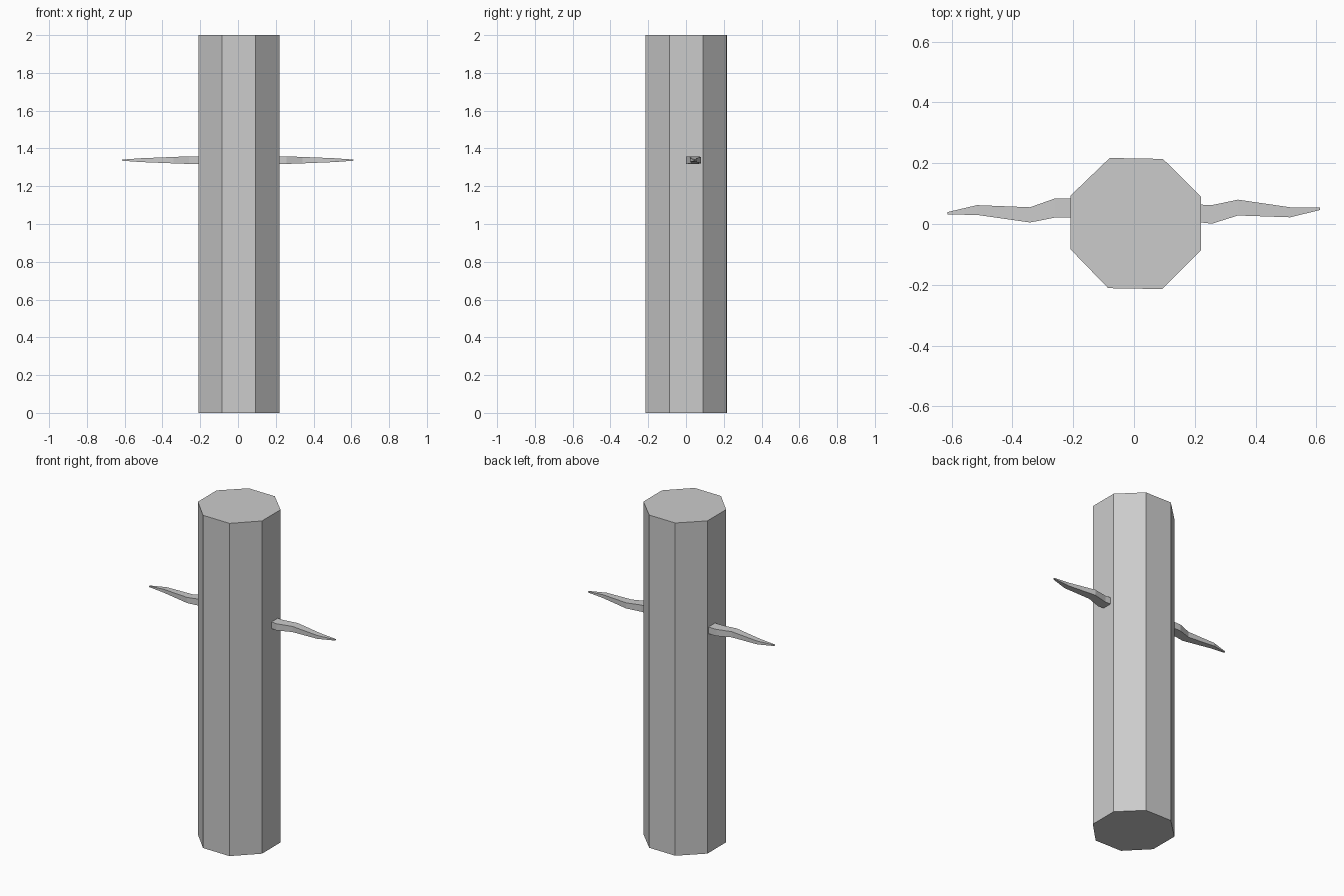
import bpy

if "Cube" in bpy.data.objects:
    bpy.data.objects.remove(bpy.data.objects["Cube"])


def loft(name, rings):
    """Closed mesh skinned through rings that share a vertex count."""
    n = len(rings[0])
    verts = [v for r in rings for v in r]
    faces = [tuple(reversed(range(n))),
             tuple(range(len(verts) - n, len(verts)))]
    for k in range(len(rings) - 1):
        a, b = k * n, (k + 1) * n
        for i in range(n):
            j = (i + 1) % n
            faces.append((a + i, a + j, b + j, b + i))
    mesh = bpy.data.meshes.new(name)
    mesh.from_pydata(verts, [], faces)
    obj = bpy.data.objects.new(name, mesh)
    bpy.context.collection.objects.link(obj)
    return obj


# Trunk: slightly uneven octagonal prism
outline = [(0.22, -0.087), (0.22, 0.09), (0.095, 0.214), (-0.08, 0.217),
           (-0.208, 0.094), (-0.208, -0.084), (-0.085, -0.211), (0.093, -0.214)]
loft("trunk", [[(x, y, z) for x, y in outline] for z in (0, 2)])


# Branches: tapering rectangular sections; stations are (x, y_low, y_high, half height)
def branch(name, stations, z=1.338):
    side = 1 if stations[-1][0] > 0 else -1
    rings = []
    for x, lo, hi, h in stations:
        ring = [(x, lo, z - h), (x, hi, z - h), (x, hi, z + h), (x, lo, z + h)]
        rings.append(ring[::side])
    loft(name, rings)


branch("right_branch", [(0.212, 0.006, 0.064, 0.02), (0.256, 0.001, 0.062, 0.02),
                        (0.342, 0.028, 0.08, 0.017), (0.513, 0.022, 0.055, 0.01),
                        (0.612, 0.046, 0.055, 0.003)])
branch("left_branch", [(-0.2, 0.021, 0.084, 0.02), (-0.26, 0.021, 0.084, 0.02),
                       (-0.342, 0.005, 0.055, 0.017), (-0.516, 0.03, 0.062, 0.01),
                       (-0.614, 0.031, 0.039, 0.003)])
